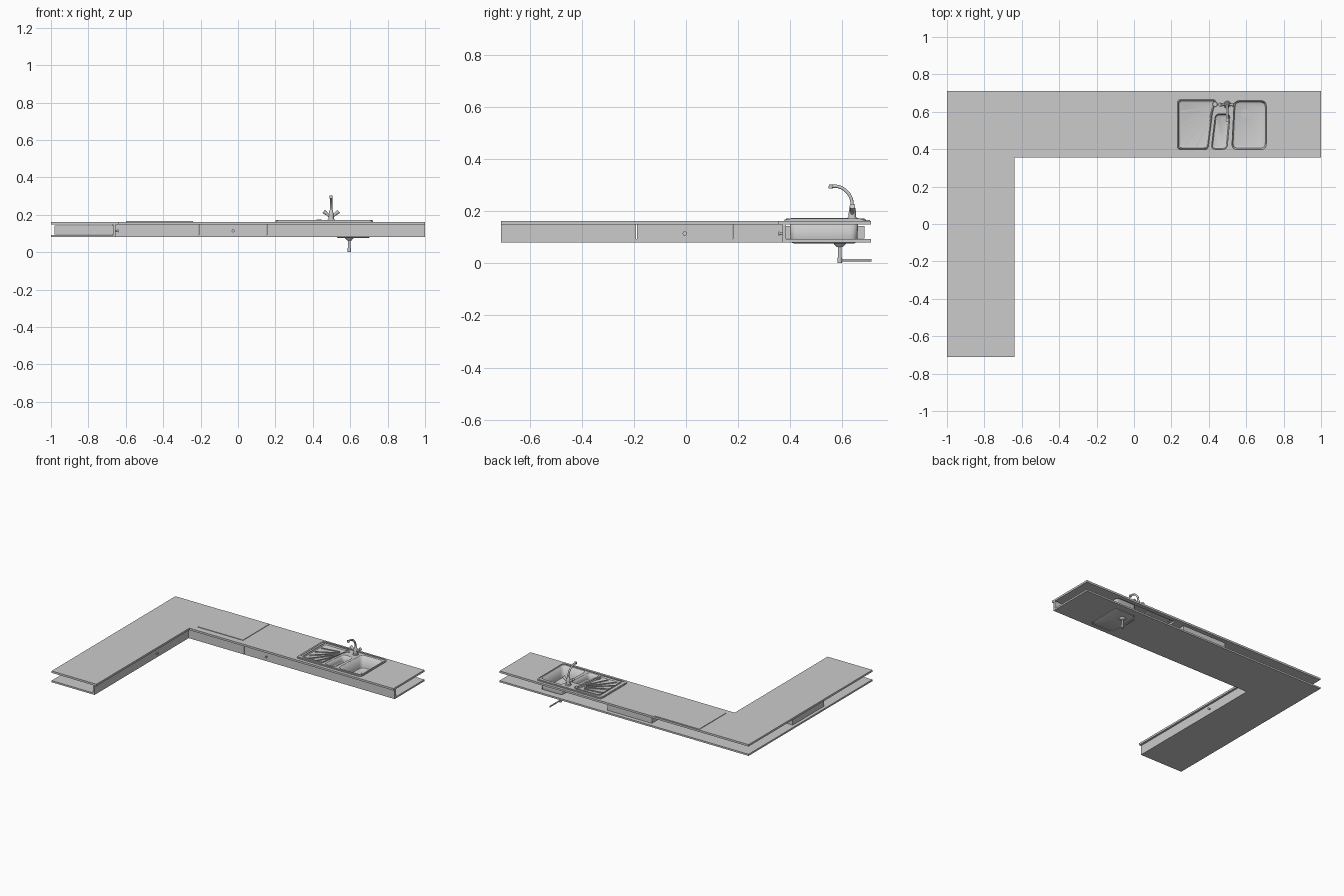
import bpy, bmesh, math
from mathutils import Vector

if "Cube" in bpy.data.objects:
    bpy.data.objects.remove(bpy.data.objects["Cube"])


def finish(name, bm, smooth=False):
    bmesh.ops.recalc_face_normals(bm, faces=bm.faces)
    me = bpy.data.meshes.new(name)
    bm.to_mesh(me)
    bm.free()
    ob = bpy.data.objects.new(name, me)
    bpy.context.collection.objects.link(ob)
    if smooth:
        bpy.ops.object.select_all(action='DESELECT')
        bpy.context.view_layer.objects.active = ob
        ob.select_set(True)
        bpy.ops.object.shade_smooth_by_angle(angle=math.radians(35))
    return ob


def rounded(pts, r, n=6):
    """Round the corners of a polygon with small curves."""
    out = []
    for i, p in enumerate(pts):
        p = Vector(p)
        a = (Vector(pts[i - 1]) - p).normalized() * r + p
        b = (Vector(pts[(i + 1) % len(pts)]) - p).normalized() * r + p
        for k in range(n + 1):
            t = k / n
            out.append(a * (1 - t) ** 2 + p * 2 * t * (1 - t) + b * t * t)
    return out


def rect(x0, x1, y0, y1):
    return [(x0, y0), (x1, y0), (x1, y1), (x0, y1)]


def prism(name, pts, z0, z1):
    bm = bmesh.new()
    f = bm.faces.new([bm.verts.new((p[0], p[1], z0)) for p in pts])
    g = bmesh.ops.extrude_face_region(bm, geom=[f])
    bmesh.ops.translate(bm, vec=(0, 0, z1 - z0),
                        verts=[v for v in g['geom'] if isinstance(v, bmesh.types.BMVert)])
    return finish(name, bm)


def box(name, x0, x1, y0, y1, z0, z1):
    return prism(name, rect(x0, x1, y0, y1), z0, z1)


def cut(ob, pts, z0=-0.1, z1=0.4):
    c = prism("cutter", pts, z0, z1)
    m = ob.modifiers.new("cut", 'BOOLEAN')
    m.operation, m.object, m.solver = 'DIFFERENCE', c, 'EXACT'
    bpy.context.view_layer.objects.active = ob
    bpy.ops.object.modifier_apply(modifier=m.name)
    bpy.data.objects.remove(c)


def cyl(name, p0, p1, r0, r1=None, n=20):
    p0, p1 = Vector(p0), Vector(p1)
    d = p1 - p0
    bm = bmesh.new()
    bmesh.ops.create_cone(bm, cap_ends=True, segments=n, radius1=r0,
                          radius2=r0 if r1 is None else r1, depth=d.length)
    mat = d.to_track_quat('Z', 'Y').to_matrix().to_4x4()
    mat.translation = (p0 + p1) / 2
    bmesh.ops.transform(bm, matrix=mat, verts=bm.verts)
    return finish(name, bm, True)


def bowl(name, pts, top, bottom):
    """Open basin lofted from an outline, with a rounded floor edge."""
    c = sum(pts, Vector((0, 0))) / len(pts)
    bm = bmesh.new()
    rings = []
    for s, z in [(1, top), (0.97, bottom + 0.014), (0.94, bottom + 0.004), (0.86, bottom)]:
        rings.append([bm.verts.new((*(c + (p - c) * s), z)) for p in pts])
    for a, b in zip(rings, rings[1:]):
        for i in range(len(a)):
            j = (i + 1) % len(a)
            bm.faces.new((a[i], a[j], b[j], b[i]))
    bm.faces.new(rings[-1])
    ob = finish(name, bm, True)
    m = ob.modifiers.new("thickness", 'SOLIDIFY')
    m.thickness, m.offset = 0.002, 0
    return ob


def l_shape(x, y):
    return [(-1, -0.71), (x, -0.71), (x, y), (1, y), (1, 0.71), (-1, 0.71)]


# Sink outlines
sink_hole = rounded(rect(0.22, 0.712, 0.392, 0.68), 0.02)
big = rounded([(0.522, 0.398), (0.708, 0.398), (0.708, 0.66), (0.535, 0.66)], 0.03)
small = rounded([(0.412, 0.398), (0.498, 0.398), (0.515, 0.59), (0.435, 0.59)], 0.025)
drainer = rounded([(0.232, 0.398), (0.395, 0.398), (0.42, 0.60), (0.44, 0.665), (0.232, 0.665)], 0.02)

# Worktop and lower board
worktop = prism("worktop", l_shape(-0.64, 0.355), 0.148, 0.162)
cut(worktop, sink_hole)
board = prism("bottom_board", l_shape(-0.66, 0.375), 0.08, 0.092)
cut(board, big)

# Front panels with a drawer in each run
for i, (a, b) in enumerate([(-0.67, -0.211), (-0.208, 0.153), (0.156, 1.0)]):
    box(f"long_front_{i}", a, b, 0.37, 0.383, 0.08, 0.148)
for i, (a, b) in enumerate([(-0.71, -0.191), (-0.188, 0.178), (0.181, 0.37)]):
    box(f"side_front_{i}", -0.668, -0.655, a, b, 0.08, 0.148)
for name, x0, x1, y0, y1 in [("long_drawer", -0.205, 0.15, 0.383, 0.685),
                             ("side_drawer", -0.98, -0.668, -0.185, 0.175)]:
    d = box(name, x0, x1, y0, y1, 0.094, 0.143)
    cut(d, rect(x0 + 0.008, x1 - 0.008, y0 + 0.008, y1 - 0.008), 0.1, 0.2)

# Drawer knobs
for name, p, d in [("long_knob", (-0.026, 0.37, 0.114), (0, -1, 0)),
                   ("side_knob", (-0.655, -0.005, 0.114), (1, 0, 0))]:
    p, d = Vector(p), Vector(d)
    cyl(name + "_stem", p, p + d * 0.008, 0.004)
    cyl(name, p + d * 0.006, p + d * 0.015, 0.005, 0.008)

# Hob plate
box("hob_plate", -0.60, -0.24, 0.40, 0.705, 0.161, 0.166)

# Sink deck, raised rim, basins
deck = prism("sink_deck", rounded(rect(0.2, 0.722, 0.378, 0.69), 0.025), 0.161, 0.168)
for o in (big, small, drainer):
    cut(deck, o)
rim = prism("sink_rim", rounded(rect(0.205, 0.717, 0.383, 0.685), 0.025), 0.167, 0.171)
cut(rim, rounded(rect(0.216, 0.712, 0.393, 0.676), 0.022))
bowl("large_basin", big, 0.168, 0.076)
bowl("small_basin", small, 0.168, 0.115)
bowl("drainer_tray", drainer, 0.168, 0.158)

# Fanned drainer ridges
hub = Vector((0.44, 0.63))
ends = [(0.25, 0.60, 0.30), (0.25, 0.53, 0.25), (0.25, 0.465, 0.25),
        (0.27, 0.415, 0.25), (0.335, 0.415, 0.30), (0.39, 0.42, 0.35)]
for i, (x, y, t) in enumerate(ends):
    e = Vector((x, y))
    s = hub.lerp(e, t)
    w = (e - s).normalized().orthogonal() * 0.004
    prism(f"drainer_ridge_{i}", [s - w * 0.5, e - w, e + w, s + w * 0.5], 0.157, 0.165)

# Drain fittings and waste pipe
cyl("small_drain", (0.465, 0.495, 0.115), (0.465, 0.495, 0.119), 0.015)
cyl("large_drain", (0.595, 0.59, 0.076), (0.595, 0.59, 0.080), 0.018)
cyl("drain_flange", (0.595, 0.59, 0.062), (0.595, 0.59, 0.077), 0.012, 0.025)
cyl("drain_pipe", (0.595, 0.59, 0.012), (0.595, 0.59, 0.066), 0.007)
cyl("drain_trap", (0.595, 0.59, 0.0), (0.595, 0.59, 0.022), 0.009)
cyl("waste_pipe", (0.595, 0.59, 0.012), (0.595, 0.712, 0.012), 0.005)
cyl("plug_dial", (0.433, 0.64, 0.166), (0.433, 0.64, 0.174), 0.014, 0.012)

# Tap with two handles
tx, ty = 0.498, 0.638
cyl("tap_base", (tx, ty, 0.167), (tx, ty, 0.176), 0.02, 0.018)
cyl("tap_body", (tx, ty, 0.175), (tx, ty, 0.205), 0.015, 0.013)
cyl("tap_collar", (tx, ty, 0.205), (tx, ty, 0.228), 0.013, 0.007)
for side, s in (("left", -1), ("right", 1)):
    cyl(f"tap_{side}_arm", (tx, ty, 0.185), (tx + s * 0.028, ty, 0.208), 0.007)
    cyl(f"tap_{side}_handle", (tx + s * 0.022, ty, 0.203), (tx + s * 0.04, ty, 0.218), 0.008, 0.011, 12)
cu = bpy.data.curves.new("tap_spout", 'CURVE')
cu.dimensions, cu.bevel_depth, cu.bevel_resolution = '3D', 0.0065, 3
cu.use_fill_caps = True
path = [(ty, 0.22), (0.633, 0.25), (0.613, 0.278), (0.587, 0.293), (0.556, 0.296)]
sp = cu.splines.new('BEZIER')
sp.bezier_points.add(len(path) - 1)
for bp, (y, z) in zip(sp.bezier_points, path):
    bp.co = (tx, y, z)
    bp.handle_left_type = bp.handle_right_type = 'AUTO'
bpy.context.collection.objects.link(bpy.data.objects.new("tap_spout", cu))
cyl("tap_nozzle", (tx, 0.556, 0.302), (tx, 0.555, 0.287), 0.008)
